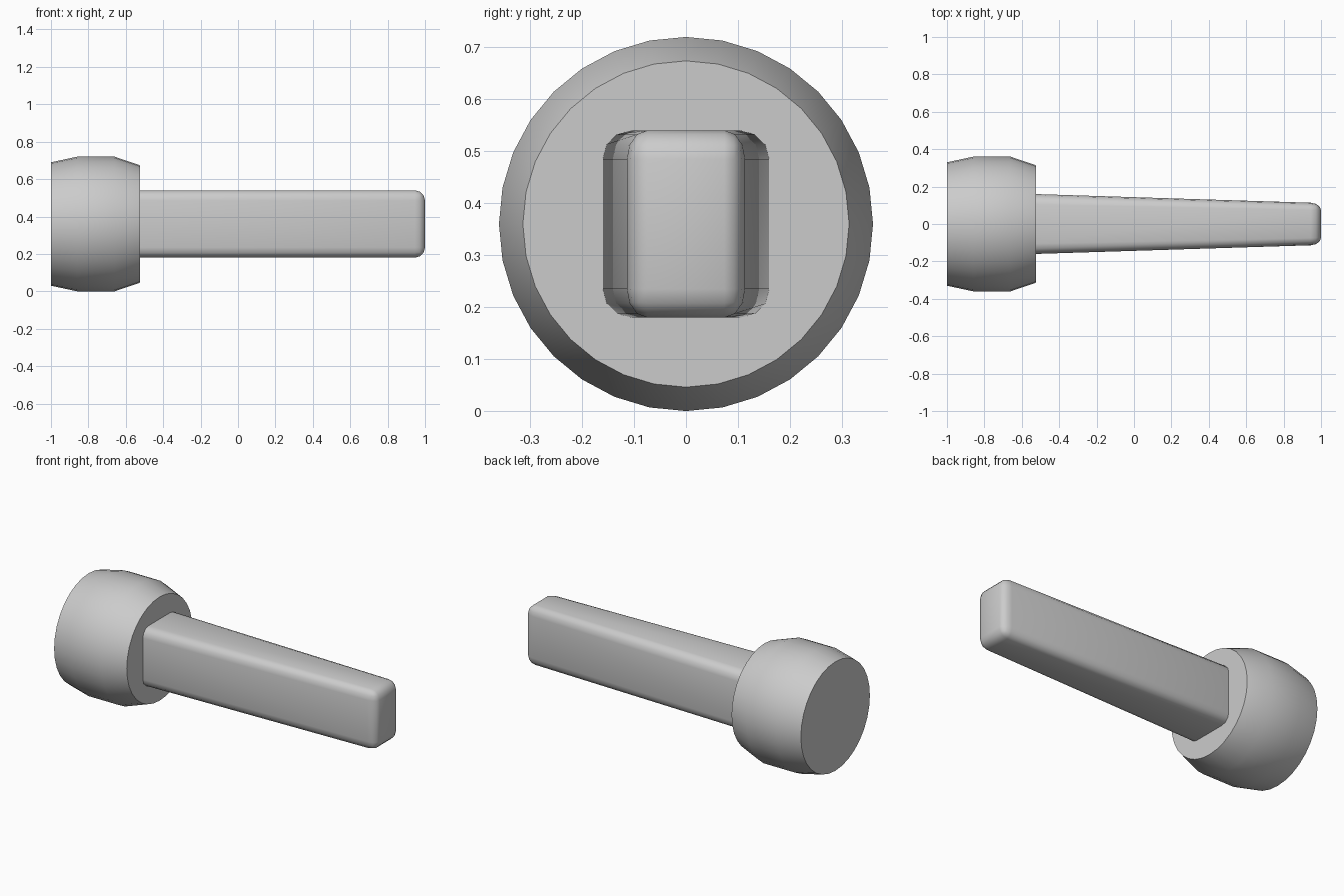
import bpy, bmesh, math
from mathutils import Matrix

if "Cube" in bpy.data.objects:
    bpy.data.objects.remove(bpy.data.objects["Cube"])

CZ = 0.36  # height of the long axis

grey = bpy.data.materials.new("light grey")
grey.diffuse_color = (0.6, 0.6, 0.6, 1)
grey.use_nodes = True
grey.node_tree.nodes["Principled BSDF"].inputs["Base Color"].default_value = grey.diffuse_color


def finish(bm, name, angle):
    bmesh.ops.recalc_face_normals(bm, faces=bm.faces)
    mesh = bpy.data.meshes.new(name)
    bm.to_mesh(mesh)
    bm.free()
    mesh.materials.append(grey)
    ob = bpy.data.objects.new(name, mesh)
    bpy.context.collection.objects.link(ob)
    bpy.ops.object.select_all(action='DESELECT')
    ob.select_set(True)
    bpy.context.view_layer.objects.active = ob
    bpy.ops.object.shade_smooth_by_angle(angle=math.radians(angle))
    return ob


# Barrel-shaped head: rings along x
N = 32
bm = bmesh.new()
rings = []
for x, r in [(-1, 0.33), (-0.86, 0.36), (-0.66, 0.36), (-0.525, 0.314)]:
    rings.append([bm.verts.new((x, r * math.sin(2 * math.pi * i / N),
                                CZ + r * math.cos(2 * math.pi * i / N))) for i in range(N)])
for a, b in zip(rings, rings[1:]):
    for i in range(N):
        j = (i + 1) % N
        bm.faces.new((a[i], a[j], b[j], b[i]))
bm.faces.new(rings[0])
bm.faces.new(rings[-1])
finish(bm, "head", 40)

# Handle: rounded bar, narrowing in y towards the tip, rooted inside the head
X0, X1 = -0.7, 1.0
bm = bmesh.new()
bmesh.ops.create_cube(bm, size=1, matrix=Matrix.Translation(((X0 + X1) / 2, 0, CZ))
                      @ Matrix.Diagonal((X1 - X0, 0.32, 0.36, 1)))
bmesh.ops.bevel(bm, geom=bm.edges[:], offset=0.055, segments=3, profile=0.5,
                affect='EDGES', clamp_overlap=True)
for v in bm.verts:
    v.co.y *= (0.16 - 0.0315 * (v.co.x + 0.525)) / 0.16
finish(bm, "handle", 40)
